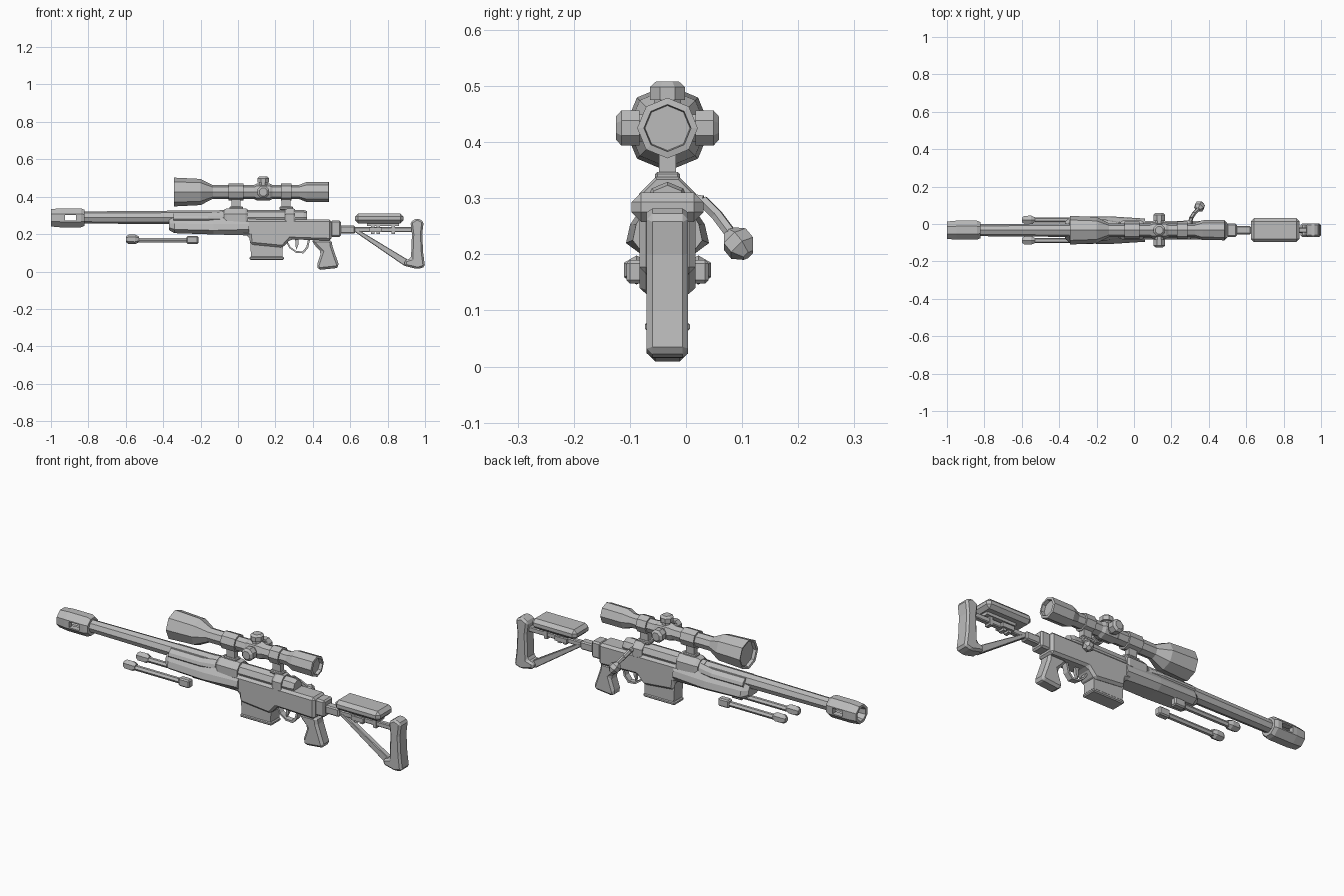
import bpy, bmesh, math
from mathutils import Vector

if "Cube" in bpy.data.objects:
    bpy.data.objects.remove(bpy.data.objects["Cube"])

CY = -0.033  # centre plane of the rifle

grey = bpy.data.materials.new("grey_metal")
grey.use_nodes = True
grey.diffuse_color = (0.5, 0.5, 0.5, 1)
grey.node_tree.nodes["Principled BSDF"].inputs["Base Color"].default_value = (0.5, 0.5, 0.5, 1)


def finish(name, bm, bevel=0):
    bmesh.ops.recalc_face_normals(bm, faces=bm.faces)
    mesh = bpy.data.meshes.new(name)
    bm.to_mesh(mesh)
    bm.free()
    mesh.materials.append(grey)
    obj = bpy.data.objects.new(name, mesh)
    bpy.context.collection.objects.link(obj)
    if bevel:
        mod = obj.modifiers.new("chamfer", "BEVEL")
        mod.width, mod.segments = bevel, 1
    return obj


def loft(name, rings, cap=True, closed=False, bevel=0):
    """Skin a list of equally long point rings."""
    bm = bmesh.new()
    rows = [[bm.verts.new(p) for p in ring] for ring in rings]
    n = len(rows[0])
    pairs = list(zip(rows, rows[1:])) + ([(rows[-1], rows[0])] if closed else [])
    for a, b in pairs:
        for i in range(n):
            j = (i + 1) % n
            bm.faces.new((a[i], a[j], b[j], b[i]))
    if cap and not closed:
        bm.faces.new(rows[0])
        bm.faces.new(rows[-1])
    return finish(name, bm, bevel)


def lathe(name, start, axis, profile, sides=8, turn=0.0, closed=False):
    """Turn (distance, radius) points around an axis."""
    start, axis = Vector(start), Vector(axis).normalized()
    u = axis.cross(Vector((0, 1, 0)) if abs(axis.y) < 0.9 else Vector((1, 0, 0))).normalized()
    v = axis.cross(u)
    angles = [math.tau * i / sides + turn for i in range(sides)]
    rings = [[start + axis * d + (u * math.cos(a) + v * math.sin(a)) * r for a in angles]
             for d, r in profile]
    return loft(name, rings, closed=closed)


def along_x(name, z, profile, **kw):
    return lathe(name, (0, CY, z), (1, 0, 0), profile, **kw)


def rod(name, a, b, r, sides=6):
    length = (Vector(b) - Vector(a)).length
    return lathe(name, a, Vector(b) - Vector(a), [(0, r), (length, r)], sides, math.pi / sides)


def side_shape(name, points, half, bevel=0, y=CY):
    """Side outline in (x, z) extruded across the width."""
    return loft(name, [[(x, y + s * half, z) for x, z in points] for s in (-1, 1)], bevel=bevel)


def box(name, x0, x1, z0, z1, half, bevel=0, y=CY):
    return side_shape(name, [(x0, z0), (x1, z0), (x1, z1), (x0, z1)], half, bevel, y)


# Barrel and hollow muzzle brake with side ports
along_x("barrel", 0.289, [(-0.84, 0.032), (-0.36, 0.036), (0.0, 0.038)])
brake = along_x("muzzle_brake", 0.287,
                [(-1, 0.05), (-0.95, 0.055), (-0.84, 0.055), (-0.822, 0.047),
                 (-0.822, 0.02), (-0.85, 0.025), (-0.98, 0.032), (-1, 0.036)],
                turn=math.pi / 8, closed=True)
port = box("port_cutter", -0.925, -0.865, 0.272, 0.302, 0.2)
port.hide_render = True
port.display_type = "WIRE"
cut = brake.modifiers.new("ports", "BOOLEAN")
cut.operation, cut.object, cut.solver = "DIFFERENCE", port, "EXACT"


# Handguard, skinned through cross-sections
def guard_section(x, w, top, mid, low):
    half = [(0.6 * w, top), (0.9 * w, 0.5 * (top + mid)), (w, mid), (0.6 * w, low)]
    return [(x, CY + y, z) for y, z in half] + [(x, CY - y, z) for y, z in reversed(half)]


loft("handguard", [guard_section(-0.37, 0.045, 0.28, 0.235, 0.222),
                   guard_section(-0.34, 0.07, 0.288, 0.225, 0.205),
                   guard_section(-0.13, 0.074, 0.286, 0.22, 0.198),
                   guard_section(0.06, 0.062, 0.283, 0.225, 0.193)])
loft("barrel_shroud", [guard_section(-0.345, 0.056, 0.312, 0.28, 0.25),
                       guard_section(-0.16, 0.058, 0.312, 0.28, 0.25),
                       guard_section(-0.08, 0.045, 0.32, 0.28, 0.25)])

# Receiver body
side_shape("receiver", [(-0.08, 0.28), (0.0, 0.2), (0.06, 0.19), (0.065, 0.145),
                        (0.24, 0.128), (0.28, 0.172), (0.5, 0.165), (0.5, 0.278)], 0.05, 0.012)
along_x("bolt_tube", 0.289, [(-0.1, 0.04), (0.35, 0.04), (0.37, 0.034)])
for name, x0, x1 in (("front_receiver_ring", -0.075, 0.05), ("rear_receiver_ring", 0.25, 0.305)):
    along_x(name, 0.287, [(x0, 0.046), (x0 + 0.015, 0.055), (x1 - 0.01, 0.055), (x1, 0.05)],
            turn=math.pi / 8)
box("receiver_end", 0.495, 0.55, 0.185, 0.272, 0.036, 0.008)

# Magazine
side_shape("magazine", [(0.065, 0.16), (0.24, 0.15), (0.238, 0.075), (0.07, 0.075)], 0.036)
box("magazine_floor", 0.062, 0.245, 0.062, 0.08, 0.04, 0.005)

# Trigger and guard
guard = [(0.255, 0.16), (0.275, 0.125), (0.31, 0.1), (0.35, 0.097), (0.375, 0.125), (0.385, 0.17)]
inner = [(x + (0.315 - x) * 0.16, z + (0.165 - z) * 0.15) for x, z in guard]
side_shape("trigger_guard", guard + inner[::-1], 0.015)
side_shape("trigger", [(0.305, 0.175), (0.325, 0.175), (0.322, 0.14), (0.31, 0.115), (0.308, 0.14)], 0.008)

# Pistol grip
side_shape("pistol_grip", [(0.39, 0.17), (0.5, 0.17), (0.505, 0.135), (0.542, 0.028), (0.525, 0.018),
                           (0.43, 0.008), (0.42, 0.03), (0.445, 0.105), (0.415, 0.135)], 0.034, 0.012)

# Bolt handle
path = [(0.3, 0.0, 0.3), (0.305, 0.03, 0.295), (0.32, 0.055, 0.27), (0.35, 0.085, 0.23)]
for i, (a, b) in enumerate(zip(path, path[1:])):
    rod(f"bolt_handle_{i}", a, b, 0.011)
lathe("bolt_knob", (0.34, 0.076, 0.24), (0.35, 0.6, -0.72),
      [(0, 0.012), (0.018, 0.028), (0.04, 0.028), (0.058, 0.012)], 6)

# Skeleton stock
box("stock_tube", 0.54, 0.625, 0.202, 0.245, 0.022, 0.006)
box("stock_upper_bar", 0.61, 0.94, 0.21, 0.237, 0.013, 0.004)
side_shape("stock_lower_bar", [(0.61, 0.222), (0.645, 0.222), (0.91, 0.062), (0.91, 0.03), (0.89, 0.03)],
           0.014, 0.003)
side_shape("butt_plate", [(0.922, 0.265), (0.957, 0.286), (0.993, 0.268), (0.985, 0.2), (0.99, 0.1),
                          (1.0, 0.025), (0.96, 0.013), (0.89, 0.03), (0.89, 0.06), (0.925, 0.07),
                          (0.93, 0.2)], 0.037, 0.01)

# Cheek rest with its clamps
box("cheek_rest", 0.625, 0.885, 0.258, 0.31, 0.064, 0.017)
for i, x in enumerate((0.72, 0.75, 0.83)):
    box(f"cheek_post_{i}", x - 0.009, x + 0.009, 0.2, 0.265, 0.016)
box("cheek_clamp", 0.7, 0.77, 0.212, 0.235, 0.026)
box("cheek_rail", 0.69, 0.86, 0.243, 0.262, 0.022)

# Folded bipod legs
for s, side in ((1, "left"), (-1, "right")):
    y = CY + s * 0.055
    rod(f"{side}_bipod_leg", (-0.54, y, 0.168), (-0.22, y, 0.168), 0.014)
    lathe(f"{side}_bipod_foot", (0, y, 0.172), (1, 0, 0),
          [(-0.6, 0.014), (-0.585, 0.025), (-0.55, 0.026), (-0.53, 0.016)], 6)
    box(f"{side}_bipod_hinge", -0.275, -0.212, 0.148, 0.19, 0.018, 0.006, y)

# Scope with recessed lenses
SZ = 0.425
along_x("scope", SZ, [(-0.325, 0.062), (-0.34, 0.066), (-0.343, 0.077), (-0.2, 0.07), (-0.135, 0.037),
                      (0.325, 0.037), (0.365, 0.053), (0.485, 0.054), (0.487, 0.042), (0.47, 0.04)])
for name, x0, x1 in (("front_scope", -0.05, 0.03), ("rear_scope", 0.23, 0.285)):
    mid = (x0 + x1) / 2
    along_x(name + "_ring", SZ, [(x0, 0.046), (x1, 0.046)])
    box(name + "_post", mid - 0.024, mid + 0.024, 0.325, 0.395, 0.015)
    box(name + "_base", mid - 0.036, mid + 0.036, 0.33, 0.347, 0.022, 0.004)

# Scope turrets: one on top and one on each side
for name, axis, length in (("top", (0, 0, 1), 0.083), ("left", (0, 1, 0), 0.092), ("right", (0, -1, 0), 0.092)):
    lathe(name + "_turret", (0.135, CY, SZ), axis,
          [(0, 0.026), (0.05, 0.026), (0.05, 0.034), (length - 0.01, 0.034), (length, 0.022)],
          8, math.pi / 8)
along_x("turret_housing", SZ, [(0.085, 0.037), (0.1, 0.045), (0.17, 0.045), (0.185, 0.037)])
